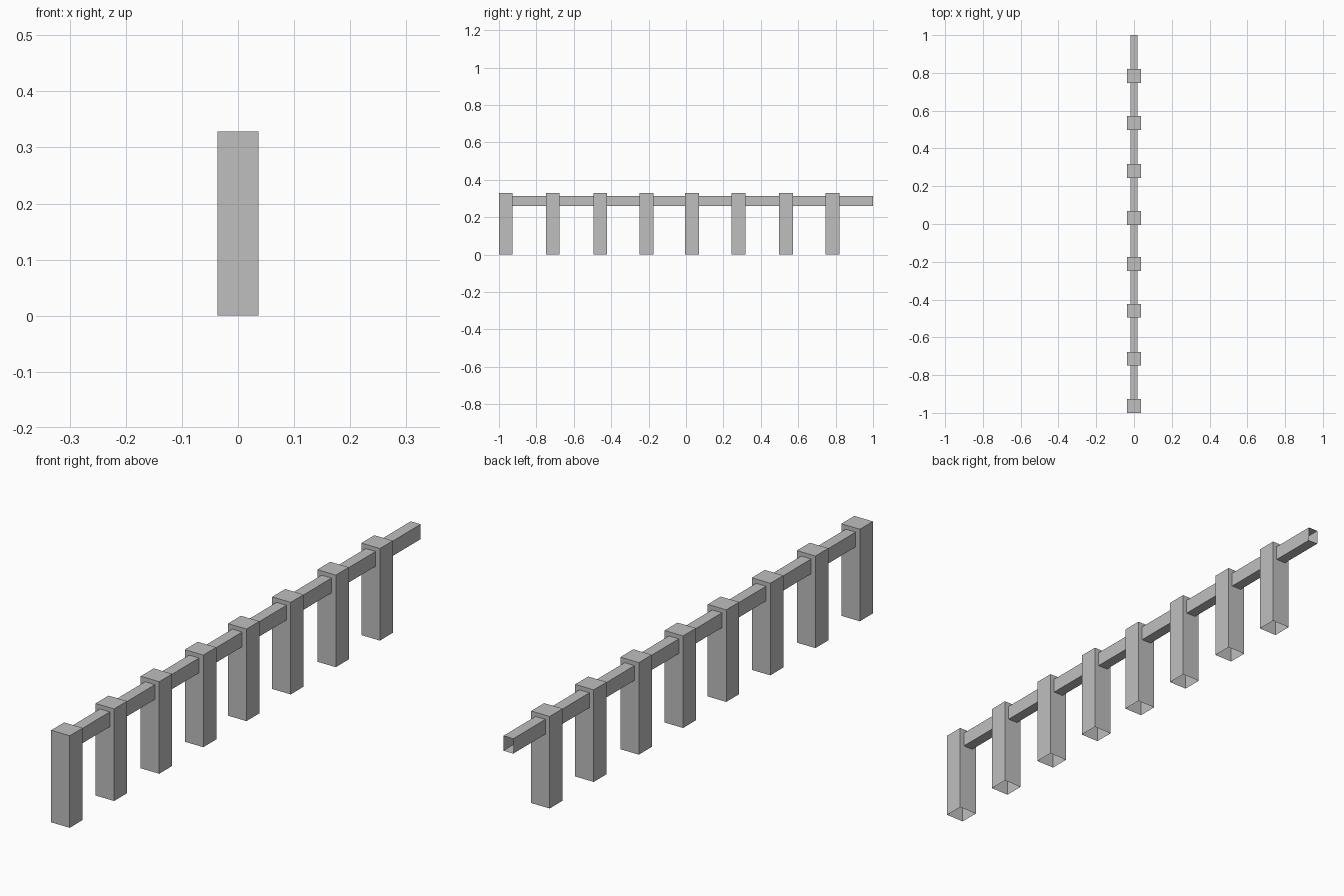
import bpy
import bmesh
from mathutils import Matrix

cube = bpy.data.objects.get("Cube")
if cube:
    bpy.data.objects.remove(cube, do_unlink=True)

grey = bpy.data.materials.new("plain_grey")
grey.use_nodes = True
colour = (0.52, 0.52, 0.52, 1)
grey.diffuse_color = colour
grey.node_tree.nodes["Principled BSDF"].inputs["Base Color"].default_value = colour


def open_box(name, size, centre, open_directions):
    """Box shell without the faces that point along one of the open directions."""
    bm = bmesh.new()
    bmesh.ops.create_cube(bm, size=1, matrix=Matrix.Diagonal((*size, 1)))
    bm.normal_update()
    gone = [f for f in bm.faces
            if any(f.normal[axis] * sign > 0.9 for axis, sign in open_directions)]
    bmesh.ops.delete(bm, geom=gone, context='FACES')
    mesh = bpy.data.meshes.new(name)
    bm.to_mesh(mesh)
    bm.free()
    mesh.materials.append(grey)
    obj = bpy.data.objects.new(name, mesh)
    obj.location = centre
    bpy.context.collection.objects.link(obj)
    return obj


# Posts, hollow and open at the bottom
POST_WIDTH, POST_HEIGHT = 0.073, 0.328
post_positions = (-0.963, -0.713, -0.459, -0.211, 0.032, 0.281, 0.535, 0.783)
for i, y in enumerate(post_positions, 1):
    open_box(f"post_{i}", (POST_WIDTH, POST_WIDTH, POST_HEIGHT),
             (0, y, POST_HEIGHT / 2), [(2, -1)])

# Rail running through the posts, open at both ends
rail_start, rail_end = post_positions[0], 1.0
rail_bottom, rail_top = 0.26, 0.313
open_box("rail", (0.039, rail_end - rail_start, rail_top - rail_bottom),
         (0, (rail_start + rail_end) / 2, (rail_bottom + rail_top) / 2),
         [(1, -1), (1, 1)])
